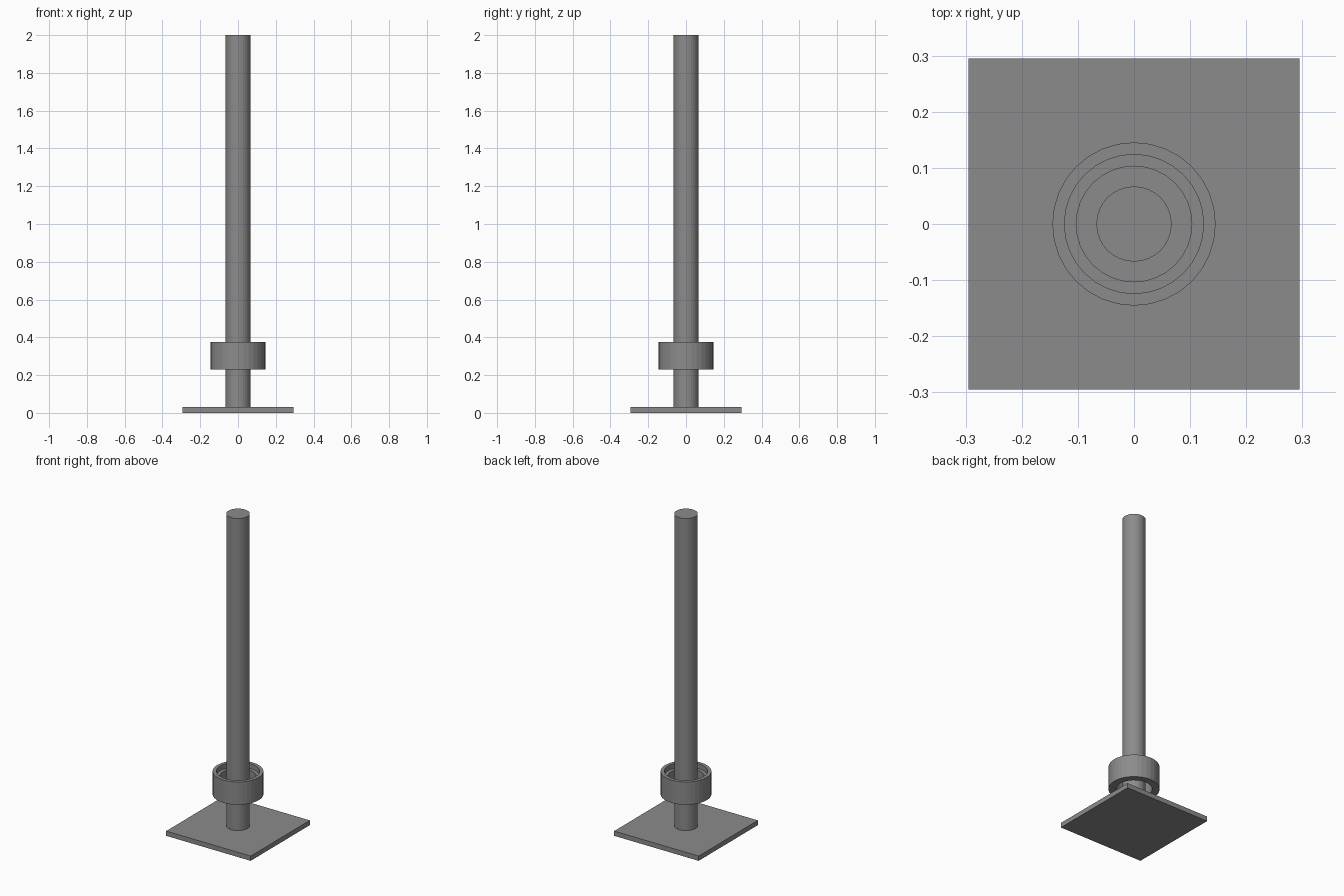
import bpy, bmesh, math

if "Cube" in bpy.data.objects:
    bpy.data.objects.remove(bpy.data.objects["Cube"])

SIDES = 32

# Dark grey paint shared by all parts
paint = bpy.data.materials.new("dark_grey")
paint.diffuse_color = (0.26, 0.26, 0.26, 1)
paint.use_nodes = True
paint.node_tree.nodes["Principled BSDF"].inputs["Base Color"].default_value = paint.diffuse_color


def lathe(name, profile, closed=False):
    """Revolve (radius, z) points around z, capping the ends unless closed."""
    bm = bmesh.new()
    rings = []
    for r, z in profile:
        rings.append([bm.verts.new((r * math.cos(2 * math.pi * i / SIDES),
                                    r * math.sin(2 * math.pi * i / SIDES), z))
                      for i in range(SIDES)])
    pairs = list(zip(rings, rings[1:]))
    if closed:
        pairs.append((rings[-1], rings[0]))
    else:
        bm.faces.new(rings[0])
        bm.faces.new(rings[-1])
    for a, b in pairs:
        for i in range(SIDES):
            j = (i + 1) % SIDES
            bm.faces.new((a[i], a[j], b[j], b[i]))
    bmesh.ops.recalc_face_normals(bm, faces=bm.faces)
    mesh = bpy.data.meshes.new(name)
    bm.to_mesh(mesh)
    bm.free()
    mesh.materials.append(paint)
    ob = bpy.data.objects.new(name, mesh)
    bpy.context.collection.objects.link(ob)
    return ob


# Square base plate
bpy.ops.mesh.primitive_cube_add(size=1, location=(0, 0, 0.015))
base = bpy.context.object
base.name = "base_plate"
base.scale = (0.59, 0.59, 0.03)
base.data.materials.append(paint)

# Upright pole
lathe("pole", [(0.067, 0.03), (0.067, 2.0)])

# Loose collar: open bore around the pole, with a stepped recess in its top
LOW, HIGH, STEP = 0.23, 0.374, 0.03
lathe("collar", [(0.103, LOW), (0.1455, LOW), (0.1455, HIGH),
                 (0.124, HIGH), (0.124, HIGH - STEP), (0.103, HIGH - STEP)],
      closed=True)
